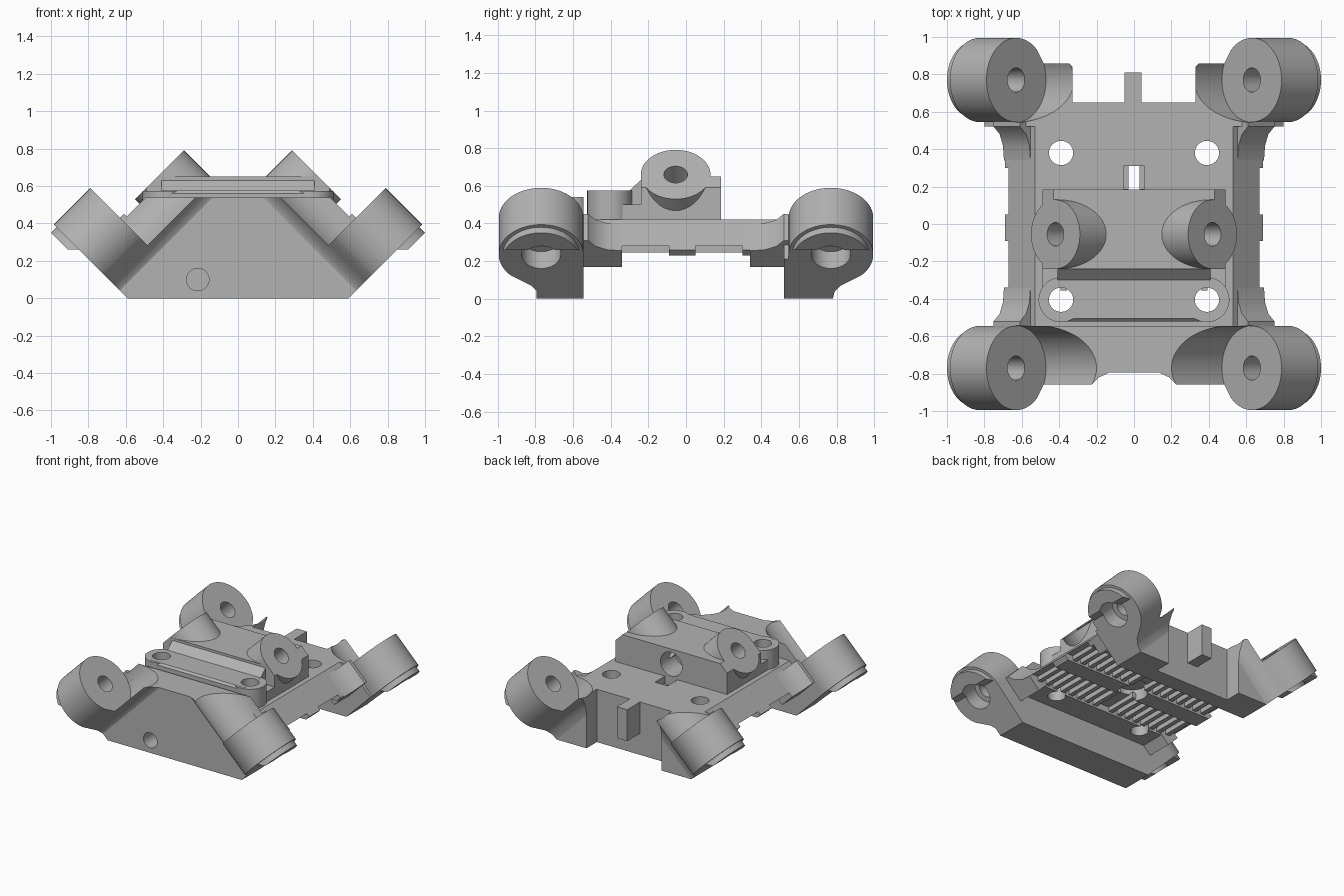
import bpy, bmesh, math
from mathutils import Vector

if "Cube" in bpy.data.objects:
    bpy.data.objects.remove(bpy.data.objects["Cube"])

GREY = (0.45, 0.45, 0.45, 1)
mat = bpy.data.materials.new("plain grey")
mat.use_nodes = True
mat.diffuse_color = GREY
mat.node_tree.nodes["Principled BSDF"].inputs["Base Color"].default_value = GREY
H = math.sqrt(0.5)


def prism(name, ring_a, ring_b):
    """Solid between two matching rings of points."""
    bm = bmesh.new()
    a = [bm.verts.new(p) for p in ring_a]
    b = [bm.verts.new(p) for p in ring_b]
    bm.faces.new(a)
    bm.faces.new(b[::-1])
    for i in range(len(a)):
        j = (i + 1) % len(a)
        bm.faces.new((a[j], a[i], b[i], b[j]))
    bmesh.ops.recalc_face_normals(bm, faces=bm.faces)
    me = bpy.data.meshes.new(name)
    bm.to_mesh(me)
    bm.free()
    me.materials.append(mat)
    ob = bpy.data.objects.new(name, me)
    bpy.context.collection.objects.link(ob)
    return ob


def box(name, x0, x1, y0, y1, z0, z1):
    pts = [(x0, y0), (x1, y0), (x1, y1), (x0, y1)]
    return prism(name, [(x, y, z0) for x, y in pts], [(x, y, z1) for x, y in pts])


def profile(name, pts, y0, y1, mirrored=True):
    """Front outline extruded along y; the half outline is mirrored."""
    if mirrored:
        pts = pts + [(-x, z) for x, z in reversed(pts)]
    return prism(name, [(x, y0, z) for x, z in pts], [(x, y1, z) for x, z in pts])


def rod(name, p, q, r, n=64):
    p, q = Vector(p), Vector(q)
    rot = (q - p).to_track_quat('Z', 'Y')
    ring = [rot @ Vector((r * math.cos(k * math.tau / n), r * math.sin(k * math.tau / n), 0)) for k in range(n)]
    return prism(name, [p + v for v in ring], [q + v for v in ring])


def combine(targets, tool, op='DIFFERENCE'):
    tool.hide_render = True
    for ob in targets:
        m = ob.modifiers.new("cut", 'BOOLEAN')
        m.operation, m.object, m.solver = op, tool, 'EXACT'
        bpy.context.view_layer.objects.active = ob
        bpy.ops.object.modifier_apply(modifier=m.name)
    bpy.data.objects.remove(tool)


parts = []


def add(ob):
    parts.append(ob)
    return ob


# Central plate, end blocks and rear tab
plate = add(profile("base_plate", [(0.66, 0.23), (0.69, 0.26), (0.53, 0.42)], -0.56, 0.54))
front = add(profile("front_block", [(0.59, 0), (0.8, 0.21), (0.62, 0.43), (0.51, 0.54)], -0.795, -0.545))
back = add(profile("back_block", [(0.59, 0), (0.8, 0.21), (0.6, 0.42)], 0.52, 0.65))
add(box("rear_tab", -0.05, 0.04, 0.64, 0.81, 0.17, 0.42))

# Raised blocks on the plate
ledge = add(box("ledge", -0.49, 0.49, -0.35, 0.185, 0.4, 0.5))
tower = add(profile("raised_block", [(0.49, 0.41), (0.49, 0.59), (0.43, 0.65)], -0.24, 0.185))
side = [(-0.52, 0.4), (-0.52, 0.56), (-0.505, 0.575), (-0.3, 0.575), (-0.23, 0.64), (-0.23, 0.4)]
deck = add(prism("front_deck", [(-0.41, y, z) for y, z in side], [(0.41, y, z) for y, z in side]))

# Angled corner bosses
CX, CZ, R = 0.63, 0.43, 0.225
FILLET = [(-0.159, -0.159), (-0.2, -0.1), (-0.235, -0.05), (-0.28, -0.02), (-0.332, -0.01)]
DISC = [(R * math.cos(math.radians(a)), R * math.sin(math.radians(a))) for a in range(90, -136, -5)]
FLARE = [(-0.078, 0.43), (-0.07, 0.35), (-0.045, 0.29), (0, 0.25), (0, 0.1), (-0.2, 0.1), (-0.2, 0.43)]

for sx, side_name in ((1, "left"), (-1, "right")):
    for sy, cy, end in ((1, -0.77, "front"), (-1, 0.77, "back")):
        tag = end + "_" + side_name

        def at(u, w, d):
            return Vector((sx * (CX + (u + w) * H), cy + sy * d, CZ + (u - w) * H))

        def slab(name, pts, w0, w1):
            return prism(name, [at(u, w0, d) for u, d in pts], [at(u, w1, d) for u, d in pts])

        boss = add(slab(tag + "_boss", DISC + FILLET[1:] + [(-0.332, R)], 0, 0.276))
        lip = add(rod(tag + "_boss_lip", at(0, 0.25, 0), at(0, 0.318, 0), 0.205))
        combine([lip], box("clip", -2, 2, -2, 2, 0.26, 2), 'INTERSECT')
        flare = add(slab(tag + "_flare", FLARE, -0.03, 0.17))

        # Rail that carries the boss outline into the end block
        rail = add(slab(tag + "_rail", FILLET + [(-0.332, R), (-0.1, R)], -0.6, 0.01))
        limit = (0, 0.54) if end == "front" else (0.33, 0.42)
        combine([rail], box("clip", *sorted((sx * limit[0], sx * 2)), -2, 2, 0, limit[1]), 'INTERSECT')
        cut = [rail, flare, front if end == "front" else back]
        if end == "back":
            pts = [(sx * x, z) for x, z in [(0.33, 0), (0.59, 0), (0.8, 0.21), (0.6, 0.42), (0.33, 0.42)]]
            cut.append(add(profile(tag + "_foot", pts, 0.53, 0.78, False)))
        # Clearance, screw hole and counterbore along the boss axis
        combine(cut, rod("clearance", at(0, -0.9, 0), at(0, 0, 0), R + 0.001))
        every = cut + [boss, lip]
        combine(every, rod("screw_hole", at(0, -0.1, 0), at(0, 0.5, 0), 0.065, 32))
        combine(every, rod("counterbore", at(0, 0.15, 0), at(0, 0.5, 0), 0.105, 32))

    # Upper angled boss
    y = -0.055
    upper = add(rod(side_name + "_upper_boss", (sx * 0.42, y, 0.66), (sx * 0.18, y, 0.42), 0.185))
    combine([upper, tower, ledge, plate],
            rod("hole", (sx * 0.5, y, 0.74), (sx * 0.22, y, 0.46), 0.063, 32))

    # Standoff and vertical through holes
    post = add(rod(side_name + "_standoff", (sx * 0.39, -0.405, 0.4), (sx * 0.39, -0.405, 0.574), 0.12))
    for hy in (-0.405, 0.38):
        combine([plate, post, deck, ledge] if hy < 0 else [plate],
                rod("hole", (sx * 0.39, hy, -1), (sx * 0.39, hy, 1), 0.065, 32))

# Centre slot, rear socket and front pin hole
combine([plate], box("slot", -0.03, 0.03, 0.185, 0.31, 0, 1))
combine([plate], box("slot_step", -0.055, 0.055, 0.186, 0.31, 0.36, 1))
combine([tower, ledge], rod("socket", (0, 0.0, 0.53), (0, 0.4, 0.53), 0.095, 32))
combine([front], rod("pin_hole", (-0.215, -1, 0.1), (-0.215, -0.6, 0.1), 0.06, 32))

# Toothed channels underneath
for y0, y1 in ((-0.35, -0.09), (0.05, 0.3)):
    combine([plate], box("channel", -0.8, 0.8, y0, y1, 0.1, 0.28))
    for k in range(-8, 9):
        if k:
            x = k * 0.075
            add(box("belt_tooth", x - 0.018, x + 0.018, y0 - 0.005, y1 + 0.005, 0.245, 0.29))
combine([plate], rod("nut_recess", (0, -0.02, 0.1), (0, -0.02, 0.32), 0.11, 32))

# Smooth curved walls, keep machined edges sharp
bpy.ops.object.select_all(action='DESELECT')
for ob in parts:
    ob.select_set(True)
bpy.context.view_layer.objects.active = plate
bpy.ops.object.shade_smooth_by_angle(angle=math.radians(30))
